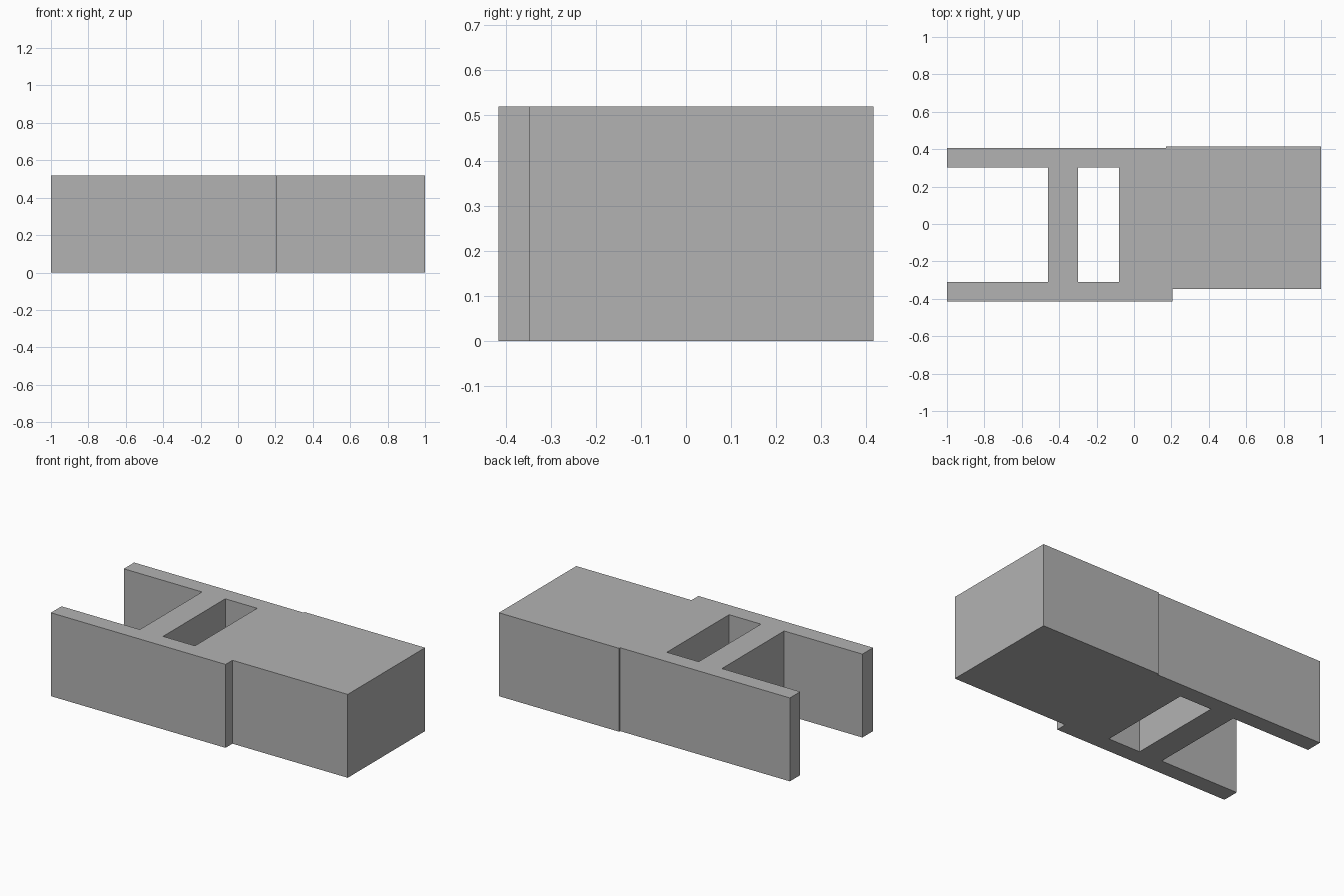
import bpy
import bmesh

cube = bpy.data.objects.get("Cube")
if cube:
    bpy.data.objects.remove(cube, do_unlink=True)

HEIGHT = 0.52

# Plain grey material
grey = bpy.data.materials.new("plain grey")
grey.use_nodes = True
colour = (0.45, 0.45, 0.45, 1)
grey.diffuse_color = colour
grey.node_tree.nodes["Principled BSDF"].inputs["Base Color"].default_value = colour

# Plan outline: two arms, a stepped solid block, and an open slot between the arms
outline = [
    (-1, -0.415), (0.205, -0.415), (0.205, -0.347), (1, -0.347),
    (1, 0.415), (0.17, 0.415), (0.17, 0.405), (-1, 0.405),
    (-1, 0.303), (-0.46, 0.303), (-0.46, -0.31), (-1, -0.31),
]
# Rectangular window between the cross wall and the solid block
window = [(-0.3, -0.31), (-0.3, 0.303), (-0.08, 0.303), (-0.08, -0.31)]


def add_loop(bm, points):
    verts = [bm.verts.new((x, y, 0)) for x, y in points]
    return [bm.edges.new((a, b)) for a, b in zip(verts, verts[1:] + verts[:1])]


# Fill the plan around the window, then raise it to full height
bm = bmesh.new()
edges = add_loop(bm, outline) + add_loop(bm, window)
bmesh.ops.triangle_fill(bm, edges=edges, use_beauty=True, normal=(0, 0, 1))
base = bm.faces[:]
raised = bmesh.ops.extrude_face_region(bm, geom=base, use_keep_orig=True)
top_verts = [v for v in raised["geom"] if isinstance(v, bmesh.types.BMVert)]
bmesh.ops.translate(bm, verts=top_verts, vec=(0, 0, HEIGHT))
bmesh.ops.recalc_face_normals(bm, faces=bm.faces[:])
bmesh.ops.dissolve_limit(bm, angle_limit=0.01, verts=bm.verts[:], edges=bm.edges[:])

mesh = bpy.data.meshes.new("forked_block")
bm.to_mesh(mesh)
bm.free()
mesh.materials.append(grey)
block = bpy.data.objects.new("forked_block", mesh)
bpy.context.collection.objects.link(block)
